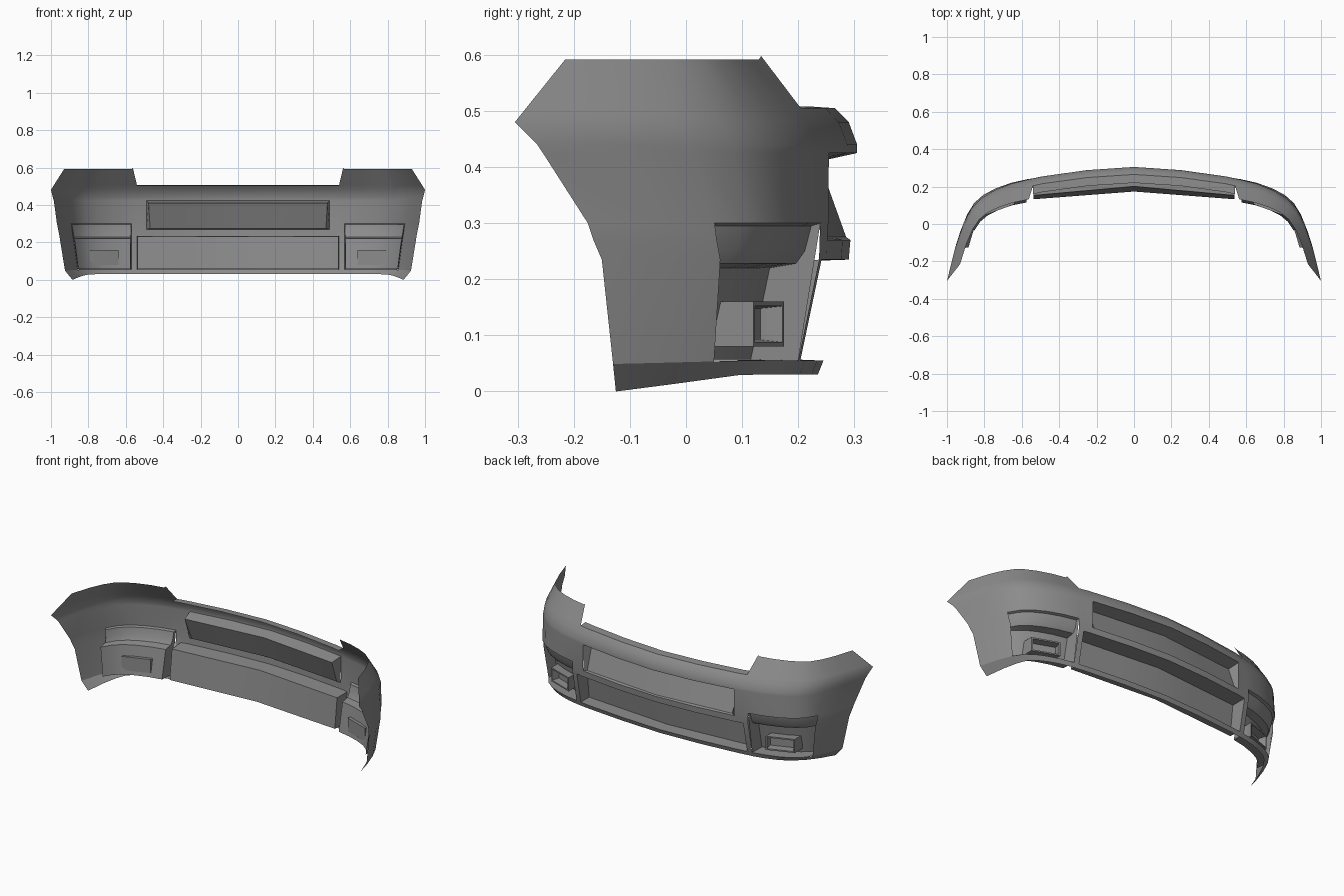
import bpy, bmesh, math
from mathutils import Vector

if "Cube" in bpy.data.objects:
    bpy.data.objects.remove(bpy.data.objects["Cube"], do_unlink=True)

grey = bpy.data.materials.new("primer_grey")
grey.use_nodes = True
COLOUR = (0.26, 0.26, 0.26, 1)
grey.diffuse_color = COLOUR
grey.node_tree.nodes["Principled BSDF"].inputs["Base Color"].default_value = COLOUR

# Plan curve: x position and share of the sweep left at each column
COLS = [(0, 1), (.25, .97), (.49, .91), (.54, .89), (.57, .88), (.66, .84), (.75, .775),
        (.82, .70), (.87, .61), (.91, .48), (.95, .28), (.99, 0)]
# Height rows: z, centre y, end x, end y
ROWS = [(.03, .235, .885, -.125), (.055, .245, .925, -.13), (.235, .29, .955, -.15),
        (.27, .293, .962, -.165), (.30, .296, .968, -.175), (.425, .305, .985, -.255),
        (.44, .305, .99, -.265), (.48, .29, 1, -.305), (.505, .265, .985, -.285),
        (.592, .177, .93, -.215)]
LAST = len(COLS) - 1
GRILLE, INTAKE, POST, FOG_END = 2, 3, 4, 9


def skin(col, z):
    """Point of the outer shell at a signed column and a height."""
    k = next((i for i in range(len(ROWS) - 2) if z <= ROWS[i + 1][0]), len(ROWS) - 2)
    a, b = ROWS[k], ROWS[k + 1]
    t = (z - a[0]) / (b[0] - a[0])
    yc, xe, ye = (a[j] + (b[j] - a[j]) * t for j in (1, 2, 3))
    x, f = COLS[abs(col)]
    if x > .57:
        x = .57 + (x - .57) * (xe - .57) / .42
    return Vector((math.copysign(x, col), ye + (yc - ye) * f, z))


def make(name, bm):
    bmesh.ops.remove_doubles(bm, verts=bm.verts, dist=.0005)
    bmesh.ops.recalc_face_normals(bm, faces=bm.faces)
    mesh = bpy.data.meshes.new(name)
    bm.to_mesh(mesh)
    bm.free()
    mesh.materials.append(grey)
    ob = bpy.data.objects.new(name, mesh)
    bpy.context.collection.objects.link(ob)
    bpy.ops.object.select_all(action='DESELECT')
    ob.select_set(True)
    bpy.context.view_layer.objects.active = ob
    bpy.ops.object.shade_smooth_by_angle(angle=math.radians(28))
    return ob


def loft(name, strips, capped=False):
    """Join equal-length point strips; optionally close both ends."""
    bm = bmesh.new()
    grid = [[bm.verts.new(p) for p in s] for s in strips]
    for a, b in zip(grid, grid[1:]):
        for i in range(len(a) - 1):
            bm.faces.new((a[i], a[i + 1], b[i + 1], b[i]))
    if capped:
        for end in (grid[0], grid[-1]):
            bm.faces.new([bm.verts.new(v.co) for v in end])
    return make(name, bm)


# Outer shell with openings left out of the grid
def is_open(ci, r):
    z = (ROWS[r][0] + ROWS[r + 1][0]) / 2
    return ((ci < GRILLE and .27 < z < .425) or (ci < INTAKE and .055 < z < .235)
            or (POST <= ci < FOG_END and .055 < z < .30) or (ci < INTAKE and z > .505))


bm = bmesh.new()
grid = {}
for c in range(-LAST, LAST + 1):
    for r, row in enumerate(ROWS):
        p = skin(c, row[0])
        if r < 2:                                   # lower edge dips towards the ends
            p.z -= .03 * min(1, max(0, (.1 - p.y) / .22)) * (1 if r == 0 else .2)
        if r == len(ROWS) - 1 and abs(c) == INTAKE:  # slanted notch side
            p = skin(c, .592) + Vector((math.copysign(.022, c), 0, .006))
        grid[c, r] = bm.verts.new(p)
for c in range(-LAST, LAST):
    for r in range(len(ROWS) - 1):
        if not is_open(min(abs(c), abs(c + 1)), r):
            bm.faces.new((grid[c, r], grid[c + 1, r], grid[c + 1, r + 1], grid[c, r + 1]))
bmesh.ops.delete(bm, geom=[v for v in bm.verts if not v.link_faces], context='VERTS')
make("bumper_shell", bm)

# Top flange inside the notch
loft("top_flange", [[skin(c, .505), skin(c, .505) + Vector((0, -.045, .003))]
                    for c in range(-INTAKE, INTAKE + 1)])


# Recessed pockets: profile of (height, set-back, end inset) between the opening edges
def pocket(name, cols, z0, z1, profile, straight=False):
    strips = []
    mid = (skin(cols[0], z0).x + skin(cols[-1], z0).x) / 2
    half = abs(skin(cols[-1], z0).x - mid)
    for c in cols:
        strip = [skin(c, z0)]
        for z, back, inset in profile:
            p = skin(c, z)
            if straight:
                a, b = skin(0, z), skin(cols[-1], z)
                p.y = a.y + (b.y - a.y) * abs(p.x / b.x)
            strip.append(Vector((mid + (p.x - mid) * (1 - inset / half), p.y - back, z)))
        strips.append(strip + [skin(c, z1)])
    return loft(name, strips, capped=True)


pocket("upper_grille_panel", range(-GRILLE, GRILLE + 1), .27, .425,
       [(.275, .008, .02), (.41, .067, .012)], straight=True)
pocket("lower_intake_panel", range(-INTAKE, INTAKE + 1), .055, .235,
       [(.058, .072, .004), (.232, .088, .004)], straight=True)


# Fog lamp block with a sunken face
def lamp(name, s):
    bm = bmesh.new()
    bmesh.ops.create_cube(bm, size=1)
    for v in bm.verts:
        outer, front = v.co.x > 0, v.co.y > 0
        y = (.12 if outer else .175) - (0 if front else .07)
        v.co = (s * (.79 if outer else .64), y, .12 + .08 * v.co.z)
    bm.normal_update()
    bmesh.ops.recalc_face_normals(bm, faces=bm.faces)
    face = max(bm.faces, key=lambda f: f.normal.y)
    bmesh.ops.inset_region(bm, faces=[face], thickness=.011)
    bmesh.ops.inset_region(bm, faces=[face], thickness=.006, depth=-.04)
    make(name, bm)


for side, s in (("left", 1), ("right", -1)):
    pocket(side + "_fog_pocket", [s * c for c in range(POST, FOG_END + 1)], .055, .30,
           [(.057, .085, .004), (.22, .085, .004), (.228, .04, .004),
            (.25, .026, .003), (.295, .016, .003)])
    lamp(side + "_fog_lamp", s)
